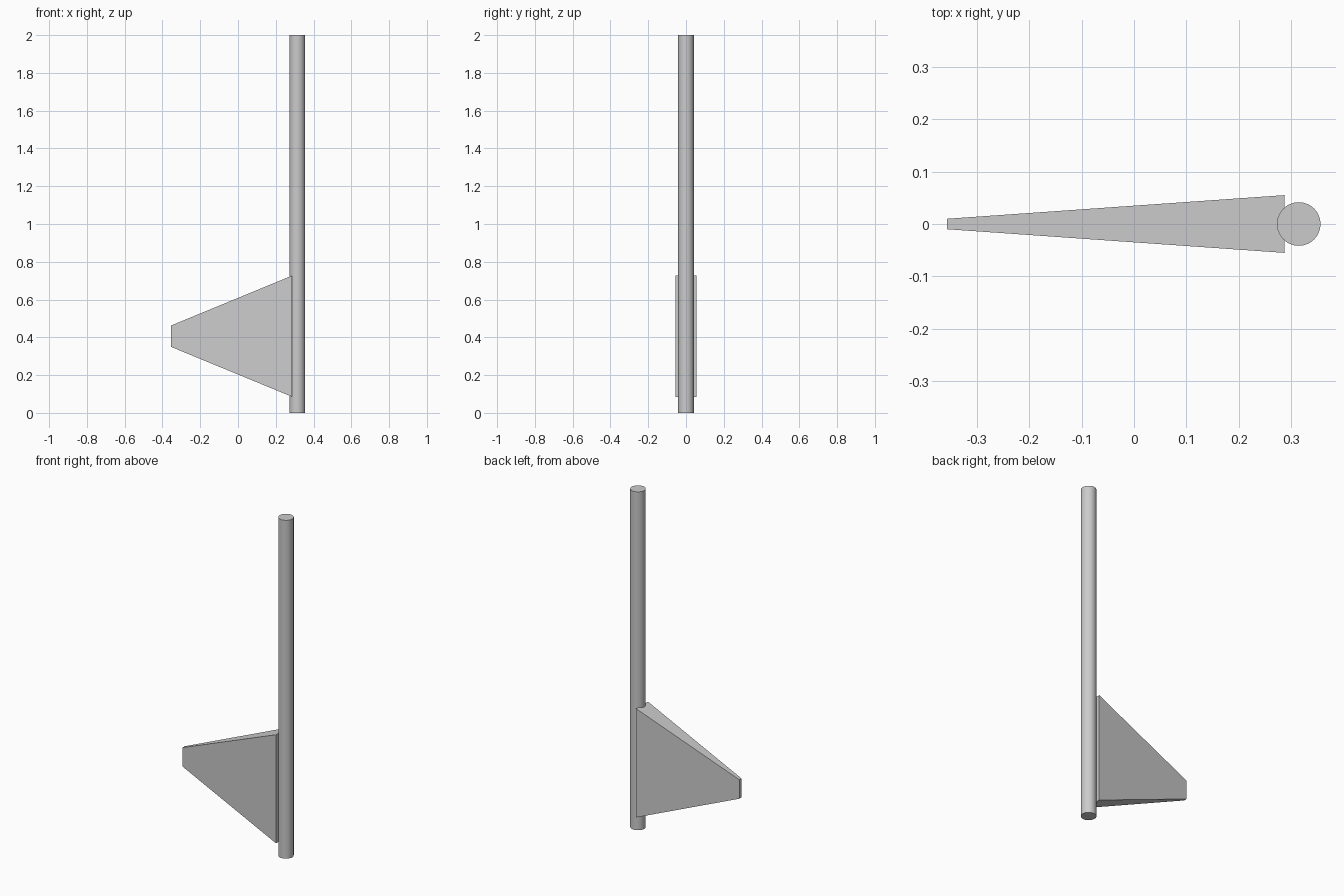
import bpy, bmesh

if "Cube" in bpy.data.objects:
    bpy.data.objects.remove(bpy.data.objects["Cube"])

# Round handle standing upright
bpy.ops.mesh.primitive_cylinder_add(vertices=48, radius=0.0415, depth=2.0,
                                    location=(0.314, 0, 1.0))
handle = bpy.context.object
handle.name = "handle"
bpy.ops.object.shade_smooth_by_angle()

# Tapered wedge head: wide end meets the handle, narrow end points to -x
CENTRE_Z = 0.406


def ring(bm, x, half_y, half_z):
    return [bm.verts.new((x, sy * half_y, CENTRE_Z + sz * half_z))
            for sy, sz in ((-1, -1), (1, -1), (1, 1), (-1, 1))]


bm = bmesh.new()
narrow = ring(bm, -0.356, 0.01, 0.056)
wide = ring(bm, 0.287, 0.055, 0.321)
bm.faces.new(narrow)
bm.faces.new(wide)
for i in range(4):
    j = (i + 1) % 4
    bm.faces.new((narrow[i], narrow[j], wide[j], wide[i]))
bmesh.ops.recalc_face_normals(bm, faces=bm.faces)
mesh = bpy.data.meshes.new("wedge_head")
bm.to_mesh(mesh)
bm.free()
bpy.context.collection.objects.link(bpy.data.objects.new("wedge_head", mesh))
